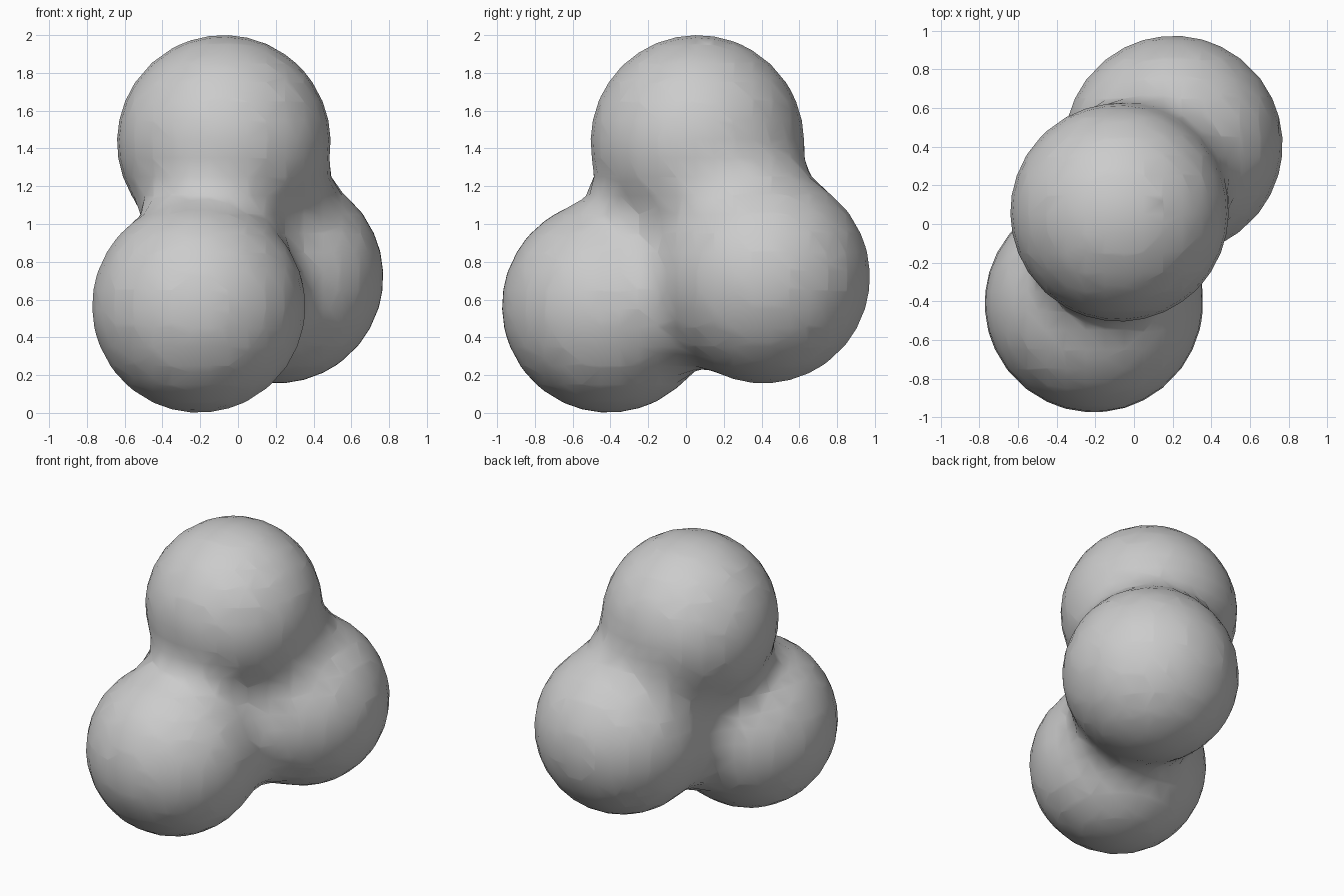
import bpy

if "Cube" in bpy.data.objects:
    bpy.data.objects.remove(bpy.data.objects["Cube"])

# Three equal balls blended together as one soft metaball cluster
BALLS = [
    (-0.075, 0.06, 1.435),   # upper ball
    (-0.208, -0.41, 0.565),  # lower front ball
    (0.205, 0.41, 0.72),     # lower back ball
]
VISIBLE_RADIUS = 0.565
FIELD_RADIUS = 0.82
STIFFNESS = 4.0

meta = bpy.data.metaballs.new("blended_balls")
meta.resolution = meta.render_resolution = 0.1
# Threshold places the isolated surface at the visible radius
meta.threshold = STIFFNESS * (1 - (VISIBLE_RADIUS / FIELD_RADIUS) ** 2) ** 3
for centre in BALLS:
    ball = meta.elements.new(type='BALL')
    ball.co = centre
    ball.radius = FIELD_RADIUS
    ball.stiffness = STIFFNESS

source = bpy.data.objects.new("ball_source", meta)
bpy.context.collection.objects.link(source)
bpy.context.view_layer.update()

# Freeze the blended surface into a smooth mesh
evaluated = source.evaluated_get(bpy.context.evaluated_depsgraph_get())
mesh = bpy.data.meshes.new_from_object(evaluated)
bpy.data.objects.remove(source)
cluster = bpy.data.objects.new("ball_cluster", mesh)
bpy.context.collection.objects.link(cluster)
mesh.shade_smooth()
